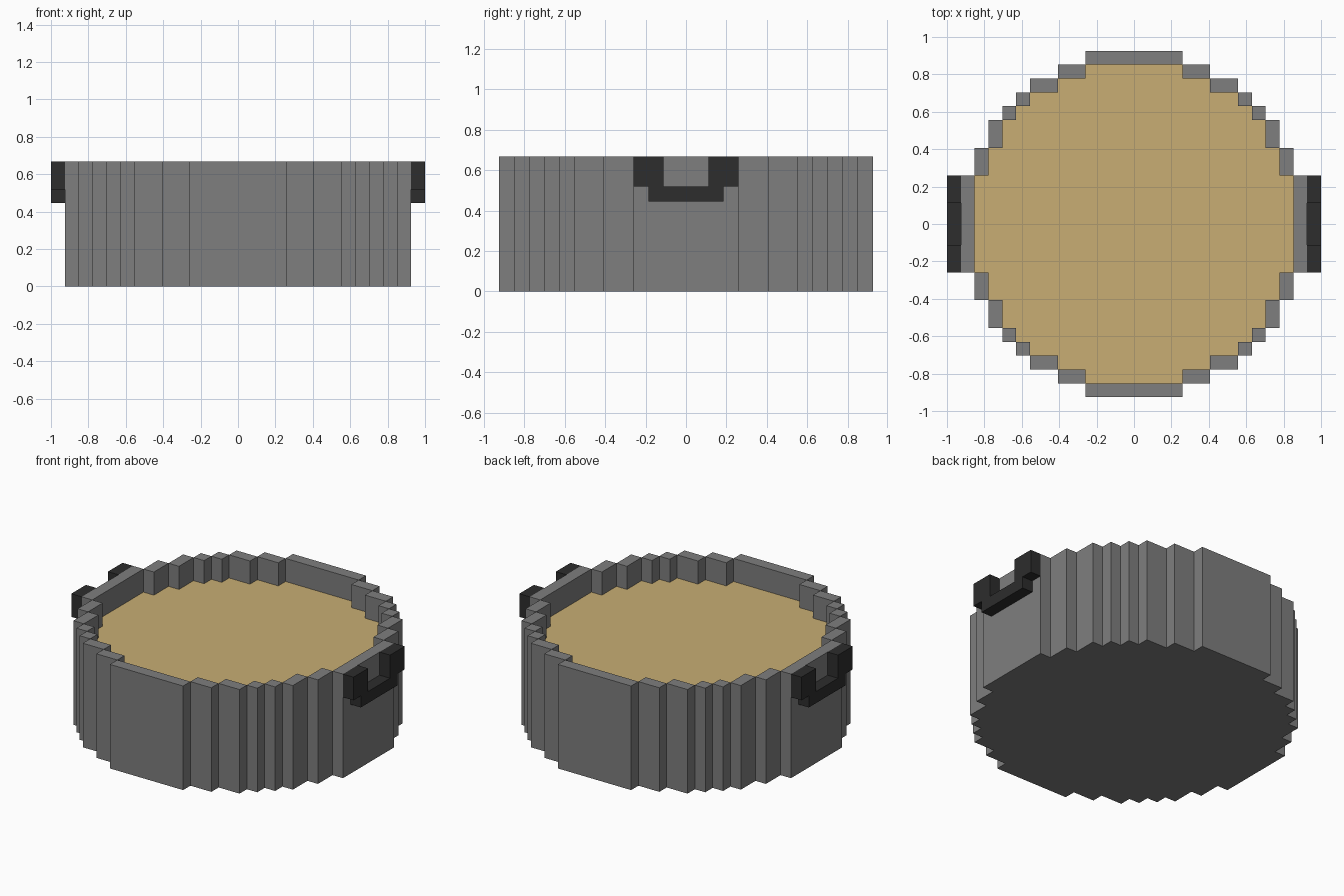
import bpy, bmesh

if "Cube" in bpy.data.objects:
    bpy.data.objects.remove(bpy.data.objects["Cube"])

U = 2 / 27                 # block size
RIM, FILL = 9 * U, 7 * U   # rim height and soup level


def material(name, rgb):
    m = bpy.data.materials.new(name)
    m.diffuse_color = (*rgb, 1)
    m.use_nodes = True
    m.node_tree.nodes["Principled BSDF"].inputs["Base Color"].default_value = m.diffuse_color
    return m


def make_object(name, bm, mat):
    mesh = bpy.data.meshes.new(name)
    bm.to_mesh(mesh)
    bm.free()
    mesh.materials.append(mat)
    ob = bpy.data.objects.new(name, mesh)
    bpy.context.collection.objects.link(ob)
    return ob


def turn(p, k):
    """Rotate a plan point by k quarter turns."""
    for _ in range(k):
        p = (-p[1], p[0])
    return p


def stair_loop(corners):
    """Counter-clockwise stepped outline from one quadrant's outer corners."""
    quarter = []
    for a, b in zip(corners, corners[1:]):
        quarter += [a, (b[0], a[1])]
    quarter.append(corners[-1])
    return [turn(p, k) for k in range(4) for p in quarter]


def face(bm, pts):
    bm.faces.new([bm.verts.new(p) for p in pts])


def walls(bm, loop, z0, z1):
    for (ax, ay), (bx, by) in zip(loop, loop[1:] + loop[:1]):
        face(bm, [(ax, ay, z0), (bx, by, z0), (bx, by, z1), (ax, ay, z1)])


grey = material("pot grey", (0.209, 0.209, 0.209))
tan = material("soup tan", (0.577, 0.423, 0.174))
black = material("handle black", (0.026, 0.026, 0.026))

# Stepped circle: outer corners, and inner corners one block further in
steps = [(12.5, 3.5), (11.5, 5.5), (10.5, 7.5), (9.5, 8.5),
         (8.5, 9.5), (7.5, 10.5), (5.5, 11.5), (3.5, 12.5)]
outer = [(x * U, y * U) for x, y in steps]
inner = [(b[0], a[1]) for a, b in zip(outer, outer[1:])]
outer_loop, inner_loop = stair_loop(outer), stair_loop(inner)

# Pot: outside wall, inside wall, underside and rim
bm = bmesh.new()
walls(bm, outer_loop, 0, RIM)
walls(bm, inner_loop[::-1], FILL, RIM)
face(bm, [(x, y, 0) for x, y in outer_loop[::-1]])
for k in range(4):
    for i in range(7):
        x1, y1 = outer[i]
        x0 = outer[i + 1][0]
        y0 = outer[i - 1][1] if i else -y1
        rect = [(x0, y0), (x1, y0), (x1, y1), (x0, y1)]
        face(bm, [(*turn(p, k), RIM) for p in rect])
bmesh.ops.remove_doubles(bm, verts=bm.verts, dist=1e-4)
make_object("pot", bm, grey)

# Soup surface
bm = bmesh.new()
face(bm, [(x, y, FILL) for x, y in inner_loop])
make_object("soup", bm, tan)

# Handles: U profile extruded outward, mirrored to the other side
half = [(2.5, 6), (2.5, 7), (3.5, 7), (3.5, 9), (1.5, 9), (1.5, 7)]
profile = half + [(-y, z) for y, z in half[::-1]]
for name, side in (("right_handle", 1), ("left_handle", -1)):
    bm = bmesh.new()
    face(bm, [(side * 12.5 * U, y * U, z * U) for y, z in profile])
    ext = bmesh.ops.extrude_face_region(bm, geom=bm.faces[:])
    verts = [g for g in ext["geom"] if isinstance(g, bmesh.types.BMVert)]
    bmesh.ops.translate(bm, verts=verts, vec=(side * U, 0, 0))
    bmesh.ops.recalc_face_normals(bm, faces=bm.faces)
    make_object(name, bm, black)
